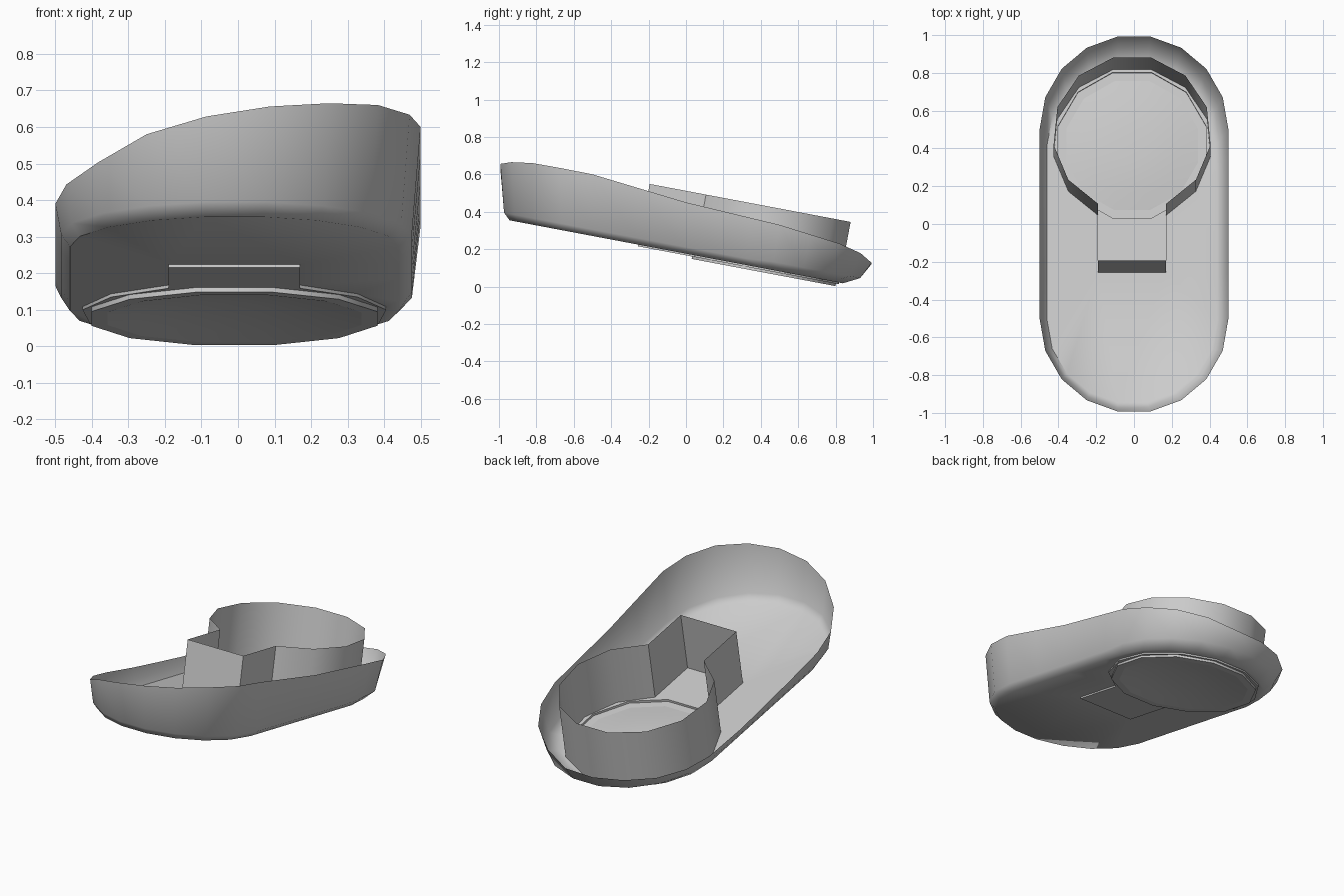
import bpy, bmesh, math
from mathutils import Vector

if "Cube" in bpy.data.objects:
    bpy.data.objects.remove(bpy.data.objects["Cube"])

TILT = math.radians(10.7)
BASE_Z = 0.176
CX = -0.01                      # centre line of the floor and the keyhole
RING_Y = 0.426                  # ring centre along the tilted floor
BEVEL = 0.035
RIGHT_RIM = [(-1, .655), (-.9, .67), (-.78, .655), (-.5, .60), (-.2, .51), (0, .45),
             (.5, .33), (.82, .23), (.92, .19), (1, .12)]
LEFT_RIM = [(-1, .635), (-.89, .545), (-.8, .49), (-.65, .435), (-.5, .39), (-.2, .31),
            (.2, .215), (.5, .165), (.82, .13), (1, .12)]


def tilted(x, y, z):
    """Position given on the tilted floor plane, turned to world space."""
    c, s = math.cos(TILT), math.sin(TILT)
    return Vector((x, y * c + z * s, BASE_Z - y * s + z * c))


def lerp_table(table, y):
    for (a, za), (b, zb) in zip(table, table[1:]):
        if y <= b:
            t = max(0, (y - a) / (b - a))
            return za + (zb - za) * t
    return table[-1][1]


def stadium(cx, half_w, y0, y1, r0, r1, n=9):
    """Oblong outline with rounded ends and extra points on the straight sides."""
    arc = [math.pi * i / n for i in range(n + 1)]
    sides = [.25, .5, .7, .85]
    back = [(cx + half_w * math.cos(a), y1 + r1 * math.sin(a)) for a in arc]
    front = [(cx - half_w * math.cos(a), y0 - r0 * math.sin(a)) for a in arc]
    left = [(cx - half_w, y0 + (y1 - y0) * t) for t in reversed(sides)]
    right = [(cx + half_w, y0 + (y1 - y0) * t) for t in sides]
    return back + left + front + right


def loop(bm, points):
    return [bm.verts.new(p) for p in points]


def band(bm, a, b):
    for i in range(len(a)):
        j = (i + 1) % len(a)
        bm.faces.new((a[i], a[j], b[j], b[i]))


def fill_between(bm, *loops):
    edges = []
    for l in loops:
        for i in range(len(l)):
            pair = (l[i], l[(i + 1) % len(l)])
            edges.append(bm.edges.get(pair) or bm.edges.new(pair))
    faces = bmesh.ops.triangle_fill(bm, edges=edges, use_beauty=True, use_dissolve=False,
                                    normal=(0, math.sin(TILT), math.cos(TILT)))
    return faces


def finish(bm, name, angle=40):
    bmesh.ops.recalc_face_normals(bm, faces=bm.faces[:])
    mesh = bpy.data.meshes.new(name)
    bm.to_mesh(mesh)
    bm.free()
    ob = bpy.data.objects.new(name, mesh)
    bpy.context.collection.objects.link(ob)
    bpy.ops.object.select_all(action='DESELECT')
    ob.select_set(True)
    bpy.context.view_layer.objects.active = ob
    bpy.ops.object.shade_smooth_by_angle(angle=math.radians(angle))
    return ob


def keyhole(z, radius=.42, neck=.18, end=-.26, n=11):
    """Round ring outline opening into a rectangular neck at the front."""
    gap = math.asin(neck / radius)
    step = (2 * math.pi - 2 * gap) / n
    pts = [(CX + radius * math.sin(gap + i * step), RING_Y - radius * math.cos(gap + i * step))
           for i in range(n + 1)]
    pts += [(CX - neck, end), (CX + neck, end)]
    return [tilted(x, y, z) for x, y in pts]


def circle(z, radius, n=12):
    return [tilted(CX + radius * math.sin((i + .5) * 2 * math.pi / n),
                   RING_Y + radius * math.cos((i + .5) * 2 * math.pi / n), z) for i in range(n)]


# Outer shell: sloping rim, bevelled lower edge, tilted floor with a keyhole opening
bm = bmesh.new()
rim_xy = stadium(0, .5, -.5, .5, .5, .5)
floor_xy = stadium(CX, .45, -.51, .42, .44, .425)
slope = math.tan(TILT)
rim, low, floor = [], [], []
for (rx, ry), (fx, fy) in zip(rim_xy, floor_xy):
    right, left = lerp_table(RIGHT_RIM, ry), lerp_table(LEFT_RIM, ry)
    rim.append((rx, ry, right if rx > 0 else left))
    mx, my = fx + (rx - fx) * .6, fy + (ry - fy) * .6
    low.append((mx, my, BASE_Z - slope * my + BEVEL + .01 * (my > .4)))
    floor.append((fx, fy, BASE_Z - slope * fy))
rim, low, floor = loop(bm, rim), loop(bm, low), loop(bm, floor)
band(bm, rim, low)
band(bm, low, floor)
fill_between(bm, floor, loop(bm, keyhole(0)))
finish(bm, "shell", 50)

# Keyhole wall standing on the floor, with its shallow base plate
bm = bmesh.new()
top, bottom = loop(bm, keyhole(.33)), loop(bm, keyhole(-.009))
band(bm, top, bottom)
ring_top = loop(bm, circle(-.009, .405))
fill_between(bm, bottom, ring_top)
ring_low, lens_edge = loop(bm, circle(-.022, .405)), loop(bm, circle(-.022, .36))
band(bm, ring_top, ring_low)
band(bm, ring_low, lens_edge)
finish(bm, "keyhole_wall", 35)

# Gently domed round disc closing the ring
bm = bmesh.new()
rings = [loop(bm, circle(-.022 + .03 * (1 - t * t), .36 * t)) for t in (1, .75, .5, .25)]
for a, b in zip(rings, rings[1:]):
    band(bm, a, b)
bm.faces.new(rings[-1])
finish(bm, "domed_disc", 40)
